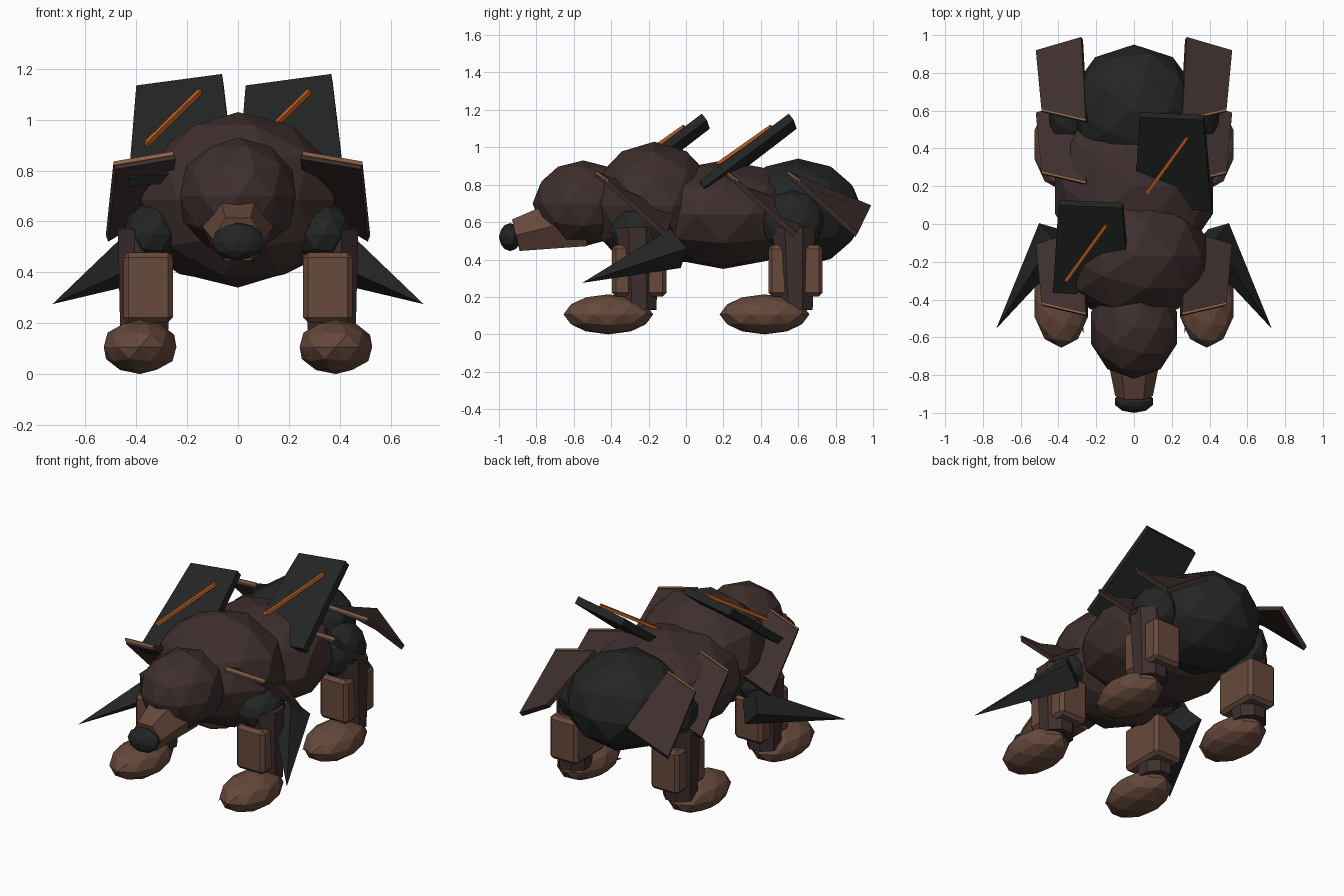
import bpy, bmesh, math
from mathutils import Vector, Matrix

if "Cube" in bpy.data.objects:
    bpy.data.objects.remove(bpy.data.objects["Cube"])


def material(name, rgb):
    m = bpy.data.materials.new(name)
    m.diffuse_color = (*rgb, 1)
    m.use_nodes = True
    m.node_tree.nodes["Principled BSDF"].inputs["Base Color"].default_value = m.diffuse_color
    return m


FUR = material("dark brown", (0.048, 0.028, 0.027))
TAN = material("warm brown", (0.135, 0.067, 0.045))
BLACK = material("charcoal", (0.017, 0.019, 0.019))
ORANGE = material("orange", (0.55, 0.12, 0.015))
TRIM = material("trim tan", (0.26, 0.125, 0.055))


def finish(bm, name, mat):
    bmesh.ops.recalc_face_normals(bm, faces=bm.faces)
    me = bpy.data.meshes.new(name)
    bm.to_mesh(me)
    bm.free()
    me.materials.append(mat)
    ob = bpy.data.objects.new(name, me)
    bpy.context.collection.objects.link(ob)
    return ob


def ball(name, mat, loc, radii):
    bm = bmesh.new()
    bmesh.ops.create_icosphere(bm, subdivisions=2, radius=1,
                               matrix=Matrix.LocRotScale(Vector(loc), None, Vector(radii)))
    return finish(bm, name, mat)


def cone(name, mat, a, b, r1, r2, sides, turn=0.0):
    a, b = Vector(a), Vector(b)
    d = b - a
    bm = bmesh.new()
    m = (Matrix.Translation((a + b) / 2) @ d.to_track_quat('Z', 'Y').to_matrix().to_4x4()
         @ Matrix.Rotation(turn, 4, 'Z'))
    bmesh.ops.create_cone(bm, cap_ends=True, segments=sides, radius1=r1, radius2=r2,
                          depth=d.length, matrix=m)
    return finish(bm, name, mat)


def box(name, mat, loc, size, bevel):
    bm = bmesh.new()
    bmesh.ops.create_cube(bm, size=1, matrix=Matrix.LocRotScale(Vector(loc), None, Vector(size)))
    ob = finish(bm, name, mat)
    mod = ob.modifiers.new("bevel", 'BEVEL')
    mod.width, mod.segments = bevel, 1
    return ob


def plate(name, mat, corners, thick):
    # four top corners, thickened downwards
    pts = [Vector(c) for c in corners]
    n = (pts[2] - pts[0]).cross(pts[3] - pts[1]).normalized()
    if n.z < 0:
        n = -n
    bm = bmesh.new()
    top = [bm.verts.new(p) for p in pts]
    low = [bm.verts.new(p - n * thick) for p in pts]
    bm.faces.new(top)
    bm.faces.new(low[::-1])
    for i in range(4):
        j = (i + 1) % 4
        bm.faces.new((top[i], low[i], low[j], top[j]))
    return finish(bm, name, mat)


# Torso and head
ball("shoulders", FUR, (0, -0.17, 0.685), (0.40, 0.345, 0.345))
ball("belly", FUR, (0, 0.20, 0.64), (0.44, 0.47, 0.29))
ball("rump", BLACK, (0, 0.60, 0.65), (0.35, 0.35, 0.29))
ball("head", FUR, (0, -0.55, 0.70), (0.24, 0.27, 0.23))
cone("muzzle", TAN, (0, -0.56, 0.615), (0, -0.91, 0.53), 0.17, 0.10, 6, math.pi / 6 * 3)
ball("nose", BLACK, (0, -0.94, 0.52), (0.105, 0.06, 0.075))

for s, side in ((-1, "left"), (1, "right")):
    # Legs
    for end, y, yj, zj, rj in (("front", -0.25, -0.24, 0.55, (0.12, 0.17, 0.125)),
                               ("rear", 0.585, 0.57, 0.60, (0.12, 0.17, 0.17))):
        tag = f"{side}_{end}"
        ball(tag + "_joint", BLACK, (s * 0.335, yj, zj), rj)
        cone(tag + "_leg", FUR, (s * 0.36, y - 0.01, 0.57), (s * 0.37, y, 0.13), 0.122, 0.10, 8,
             math.pi / 8)
        box(tag + "_leg_guard", TAN, (s * 0.353, y, 0.34), (0.195, 0.29, 0.275), 0.02)
        ball(tag + "_paw", TAN, (s * 0.385, y - 0.165, 0.107), (0.15, 0.24, 0.107))
        cone(tag + "_claw", TRIM, (s * 0.29, y - 0.25, 0.09), (s * 0.265, y - 0.33, 0.07),
             0.016, 0, 5)

    # Elbow spike
    cone(side + "_elbow_spike", BLACK, (s * 0.41, -0.055, 0.46), (s * 0.73, -0.555, 0.275),
         0.11, 0, 4)

    # Flank plates with a trim strip on the leading edge
    for place, y in (("shoulder", -0.475), ("flank", 0.22), ("hip", 0.55)):
        inner, outer = Vector((s * 0.255, y, 0.87)), Vector((s * 0.49, y + 0.055, 0.83))
        plate(f"{side}_{place}_plate", FUR,
              (inner, outer, (s * 0.52, y + 0.37, 0.545), (s * 0.28, y + 0.44, 0.69)), 0.03)
        lift, back = Vector((0, -0.006, 0.006)), Vector((0, 0.012, -0.004))
        plate(f"{side}_{place}_trim", TRIM,
              (inner + lift, outer + lift, outer + lift + back, inner + lift + back), 0.016)

# Large back plates, each with an orange diagonal strip
for name, dx, dy in (("front", -0.43, -0.465), ("rear", 0.0, 0.0)):
    o = Vector((dx, dy, 0))
    plate(name + "_back_plate", BLACK,
          [o + Vector(c) for c in ((0.03, 0.565, 1.135), (0.367, 0.55, 1.18),
                                   (0.41, 0.07, 0.82), (0.0, 0.09, 0.77))], 0.045)
    cone(name + "_back_strip", ORANGE, o + Vector((0.07, 0.165, 0.905)),
         o + Vector((0.28, 0.455, 1.11)), 0.013, 0.013, 4, math.pi / 4)
